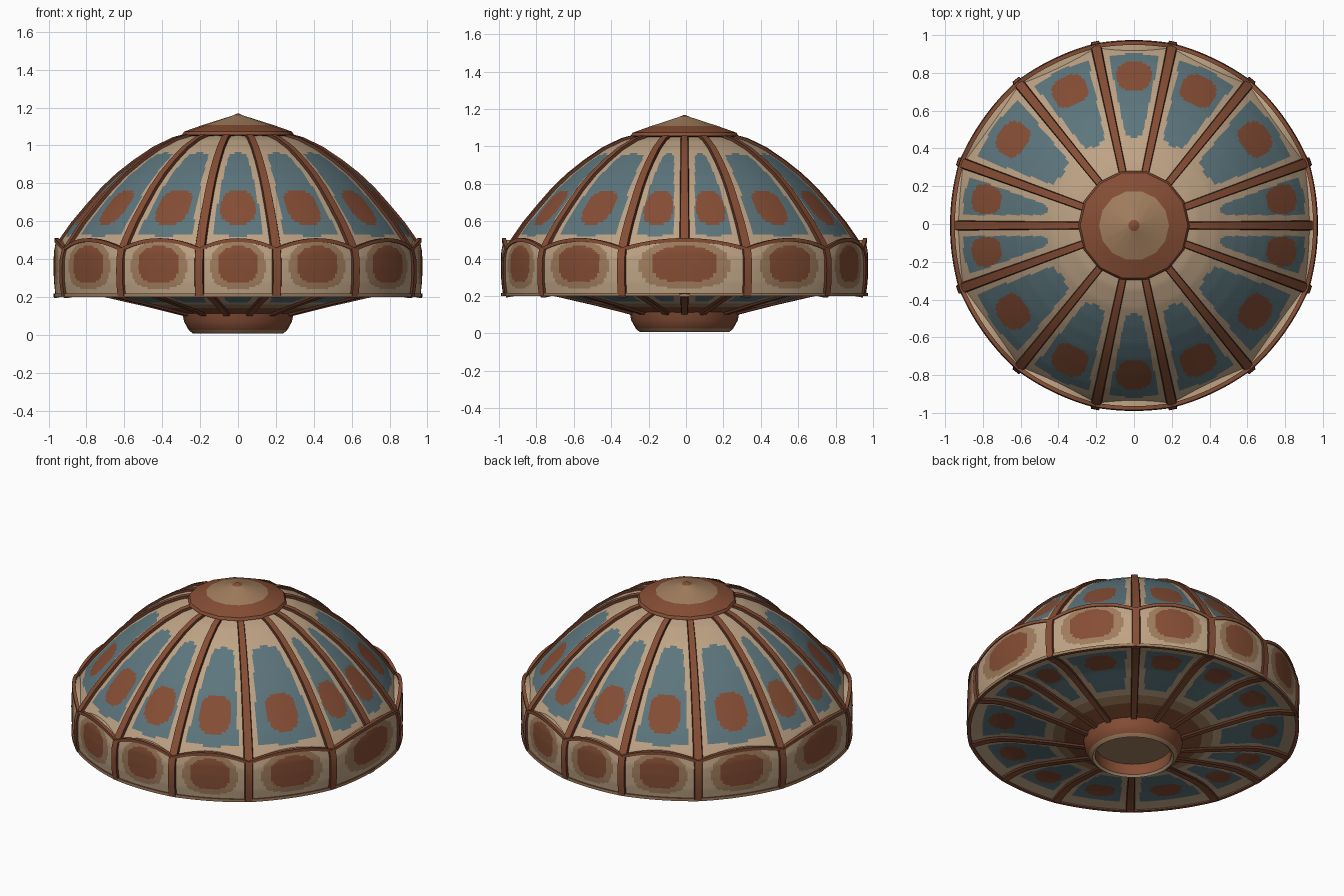
import bpy, bmesh, math
from mathutils import Vector

if "Cube" in bpy.data.objects:
    bpy.data.objects.remove(bpy.data.objects["Cube"])


def srgb(*c):
    return [((v / 255 + 0.055) / 1.055) ** 2.4 for v in c] + [1]


COLOURS = {"cream glass": (190, 163, 133), "blue glass": (92, 118, 125),
           "rust": (134, 78, 53), "dark bronze": (86, 48, 33), "tan": (160, 125, 93)}
MATS = []
for name, rgb in COLOURS.items():
    m = bpy.data.materials.new(name)
    m.diffuse_color = srgb(*rgb)
    m.use_nodes = True
    m.node_tree.nodes["Principled BSDF"].inputs["Base Color"].default_value = m.diffuse_color
    MATS.append(m)
CREAM, BLUE, RUST, DARK, TAN = range(5)

# Rib directions: fourteen on dome and base, twelve on the side band
QUARTER = [20, 51, 78]
BAND_ANGLES = sorted(QUARTER + [180 - a for a in QUARTER]
                     + [180 + a for a in QUARTER] + [360 - a for a in QUARTER])
ALL_ANGLES = sorted(BAND_ANGLES + [0, 180])

# Radius / height profiles
DOME = [(.25, 1.055), (.34, 1.03), (.44, .982), (.54, .915), (.63, .845), (.71, .77),
        (.79, .68), (.87, .585), (.93, .50), (.965, .445)]
BASE = [(.972, .205), (.88, .222), (.80, .224), (.70, .21), (.60, .187), (.48, .16),
        (.36, .13), (.26, .105)]
BAND = [(.975, .205), (.984, .27), (.986, .34), (.984, .40), (.972, .45)]


def sample(prof, t):
    f = t * (len(prof) - 1)
    i = min(int(f), len(prof) - 2)
    f -= i
    return [prof[i][k] * (1 - f) + prof[i + 1][k] * f for k in (0, 1)]


def polar(r, a, z):
    return Vector((r * math.cos(a), r * math.sin(a), z))


def finish(bm, name, angle=35):
    bmesh.ops.remove_doubles(bm, verts=bm.verts, dist=1e-5)
    bmesh.ops.recalc_face_normals(bm, faces=bm.faces)
    me = bpy.data.meshes.new(name)
    bm.to_mesh(me)
    bm.free()
    for m in MATS:
        me.materials.append(m)
    ob = bpy.data.objects.new(name, me)
    ob.location.y = -.008
    bpy.context.collection.objects.link(ob)
    bpy.ops.object.select_all(action='DESELECT')
    ob.select_set(True)
    bpy.context.view_layer.objects.active = ob
    bpy.ops.object.shade_smooth_by_angle(angle=math.radians(angle))
    return ob


def sectors(angles):
    for a, b in zip(angles, angles[1:] + [angles[0] + 360]):
        yield math.radians(a), math.radians(b)


def on_panel(r, z, a0, a1, t):
    """Point between two ribs, slightly flattened towards the chord."""
    flat = polar(r, a0, z).lerp(polar(r, a1, z), t)
    return flat.lerp(polar(r, a0 + (a1 - a0) * t, z), .8)


def scallop(u):
    return .05 * (1 - u * u)


def glass(name, angles, prof, rule, nu, nv, wavy=False):
    bm = bmesh.new()
    for a0, a1 in sectors(angles):
        grid = []
        for j in range(nv + 1):
            r, z = sample(prof, j / nv)
            row = []
            for i in range(nu + 1):
                lift = scallop(2 * i / nu - 1) * j / nv if wavy else 0
                row.append(bm.verts.new(on_panel(r, z + lift, a0, a1, i / nu)))
            grid.append(row)
        for j in range(nv):
            r, z = sample(prof, (j + .5) / nv)
            half = r * (a1 - a0) / 2
            for i in range(nu):
                u = 2 * (i + .5) / nu - 1
                f = bm.faces.new((grid[j][i], grid[j][i + 1], grid[j + 1][i + 1], grid[j + 1][i]))
                f.material_index = rule(u, r, (j + .5) / nv, half)
    return finish(bm, name)


def oval(u, v, cv, hu, hv):
    return abs(u / hu) ** 2.6 + abs((v - cv) / hv) ** 2.6


def dome_rule(u, r, v, half):
    if oval(u, r, .795, min(.096 / half, .55), .078) < 1:
        return RUST
    gap = half * (1 - abs(u))
    return BLUE if gap > .056 and .47 + .06 * u * u < r < .915 - .02 * u * u else CREAM


def base_rule(u, r, v, half):
    if r < .40 or oval(u, r, .78, min(.09 / half, .5), .075) < 1:
        return RUST
    if r < .47:
        return TAN
    return BLUE if half * (1 - abs(u)) > .058 and .52 < r < .89 else CREAM


def band_rule(u, r, v, half):
    d = oval(u, v, .55, .52, .32)
    return RUST if d < 1 else TAN if d < 2.2 else CREAM


glass("dome_panels", ALL_ANGLES, DOME, dome_rule, 32, 60)
glass("base_panels", ALL_ANGLES, BASE, base_rule, 26, 50)
glass("side_band", BAND_ANGLES, BAND, band_rule, 36, 26, wavy=True)


def ribs(name, angles, prof, w0, w1, lift, side):
    """Flat metal strips following a profile, with dark edges."""
    bm = bmesh.new()
    n = len(prof)
    for deg in angles:
        a = math.radians(deg)
        tang = Vector((-math.sin(a), math.cos(a), 0))
        rings = []
        for i, (r, z) in enumerate(prof):
            p, q = prof[max(i - 1, 0)], prof[min(i + 1, n - 1)]
            d = Vector((q[0] - p[0], q[1] - p[1])).normalized()
            nr, nz = -d.y * side, d.x * side
            w = w0 + (w1 - w0) * i / (n - 1)
            low = polar(r - nr * .01, a, z - nz * .01)
            top = polar(r + nr * lift, a, z + nz * lift)
            rings.append([bm.verts.new(v) for v in (
                low - tang * w, top - tang * w * .75, top + tang * w * .75, low + tang * w)])
        for s, t in zip(rings, rings[1:]):
            for k in range(4):
                f = bm.faces.new((s[k], s[(k + 1) % 4], t[(k + 1) % 4], t[k]))
                f.material_index = RUST if k == 1 else DARK
        for ring in (rings[0], rings[-1]):
            bm.faces.new(ring).material_index = DARK
    return finish(bm, name)


# The two side ribs stop above the band
ribs("dome_ribs", BAND_ANGLES, DOME, .022, .032, .014, 1)
ribs("dome_side_ribs", [0, 180], DOME[:-1] + [(.938, .485)], .022, .030, .014, 1)
ribs("base_ribs", ALL_ANGLES, BASE, .030, .020, .012, 1)
ribs("band_ribs", BAND_ANGLES, BAND, .028, .028, .010, -1)


def edge_trim(name, r, z, wavy, h, mat):
    """Narrow strip running round the band from rib to rib."""
    bm = bmesh.new()
    section = [(-.012, -h), (.009, -h), (.009, h), (-.012, h)]
    for a0, a1 in sectors(BAND_ANGLES):
        rings = []
        for i in range(13):
            lift = scallop(i / 6 - 1) if wavy else 0
            rings.append([bm.verts.new(on_panel(r + dr, z + lift + dz, a0, a1, i / 12))
                          for dr, dz in section])
        for s, t in zip(rings, rings[1:]):
            for k in range(4):
                f = bm.faces.new((s[k], s[(k + 1) % 4], t[(k + 1) % 4], t[k]))
                f.material_index = mat if k == 1 else RUST
    return finish(bm, name)


edge_trim("band_top_trim", .972, .45, True, .010, RUST)
edge_trim("band_bottom_trim", .976, .208, False, .009, TAN)

# Cream ledge closing the gap between the dome foot and the scalloped band
ledge = bmesh.new()
for a0, a1 in sectors(BAND_ANGLES):
    rows = []
    for i in range(13):
        z = .45 + scallop(i / 6 - 1)
        rows.append([ledge.verts.new(on_panel(r, z, a0, a1, i / 12)) for r in (.925, .968)])
    for s, t in zip(rows, rows[1:]):
        ledge.faces.new((s[0], s[1], t[1], t[0])).material_index = CREAM
finish(ledge, "band_ledge")


def lathe(name, prof, mats, seg, angle):
    bm = bmesh.new()
    rings = [[bm.verts.new(polar(r, 2 * math.pi * i / seg, z)) for i in range(seg)]
             for r, z in prof]
    for j, mat in enumerate(mats):
        for i in range(seg):
            k = (i + 1) % seg
            f = bm.faces.new((rings[j][i], rings[j][k], rings[j + 1][k], rings[j + 1][i]))
            f.material_index = mat
    for ring, mat in ((rings[0], mats[0]), (rings[-1], mats[-1])):
        bm.faces.new(ring).material_index = mat
    return finish(bm, name, angle)


# Conical cap on top
lathe("top_cap", [(.005, 1.168), (.03, 1.157), (.185, 1.108), (.285, 1.073), (.295, 1.056),
                  (.24, 1.045)], [RUST, TAN, RUST, RUST, DARK], 14, 25)
# Hollow foot ring with a recessed floor
lathe("foot_ring", [(.26, .14), (.295, .125), (.285, .07), (.26, .025), (.24, .008), (.225, .02),
                    (.225, .09), (.01, .09)],
      [RUST, RUST, RUST, TAN, CREAM, RUST, TAN], 28, 30)
